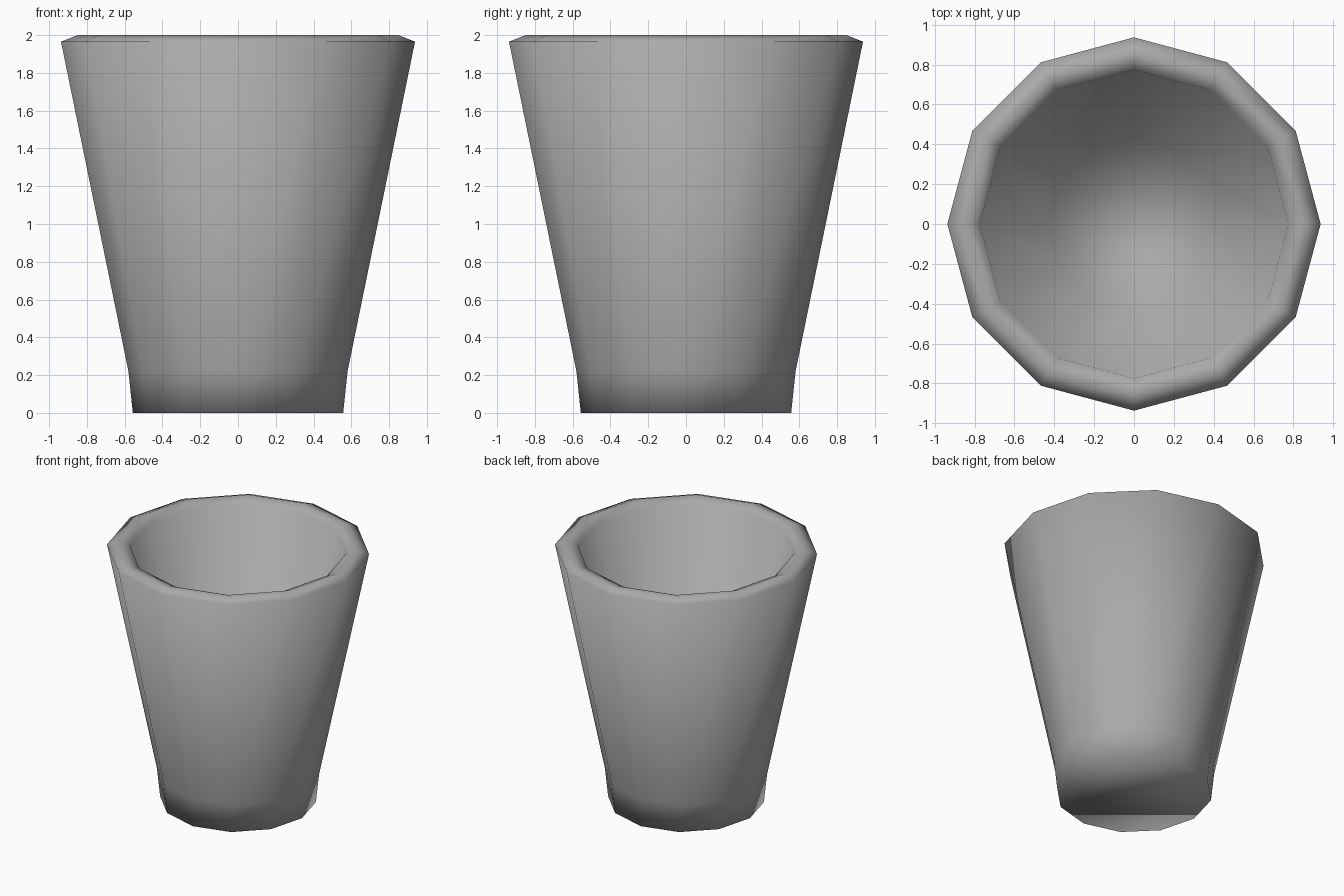
import bpy
import bmesh
from math import cos, sin, tau

cube = bpy.data.objects.get("Cube")
if cube:
    bpy.data.objects.remove(cube, do_unlink=True)

SIDES = 12
# Radius and height, from the underside, up the outer wall, over the rim, down to the inner floor
PROFILE = [(0.557, 0.0), (0.58, 0.22), (0.937, 1.965), (0.85, 2.0),
           (0.775, 1.965), (0.43, 0.22)]


def make_material(name, colour):
    mat = bpy.data.materials.new(name)
    mat.use_nodes = True
    mat.diffuse_color = colour
    mat.node_tree.nodes["Principled BSDF"].inputs["Base Color"].default_value = colour
    return mat


def add_ring(bm, radius, z):
    angles = [tau * i / SIDES for i in range(SIDES)]
    return [bm.verts.new((radius * cos(a), radius * sin(a), z)) for a in angles]


# Cup: one closed turned shell
bm = bmesh.new()
rings = [add_ring(bm, r, z) for r, z in PROFILE]
for low, high in zip(rings, rings[1:]):
    for i in range(SIDES):
        j = (i + 1) % SIDES
        bm.faces.new((low[i], low[j], high[j], high[i]))

# Underside and inner floor
bm.faces.new(rings[0][::-1])
bm.faces.new(rings[-1])

# Soft shading over the whole shell
for face in bm.faces:
    face.smooth = True

mesh = bpy.data.meshes.new("cup")
bm.to_mesh(mesh)
bm.free()
mesh.materials.append(make_material("grey", (0.4, 0.4, 0.4, 1.0)))
cup = bpy.data.objects.new("cup", mesh)
bpy.context.collection.objects.link(cup)
